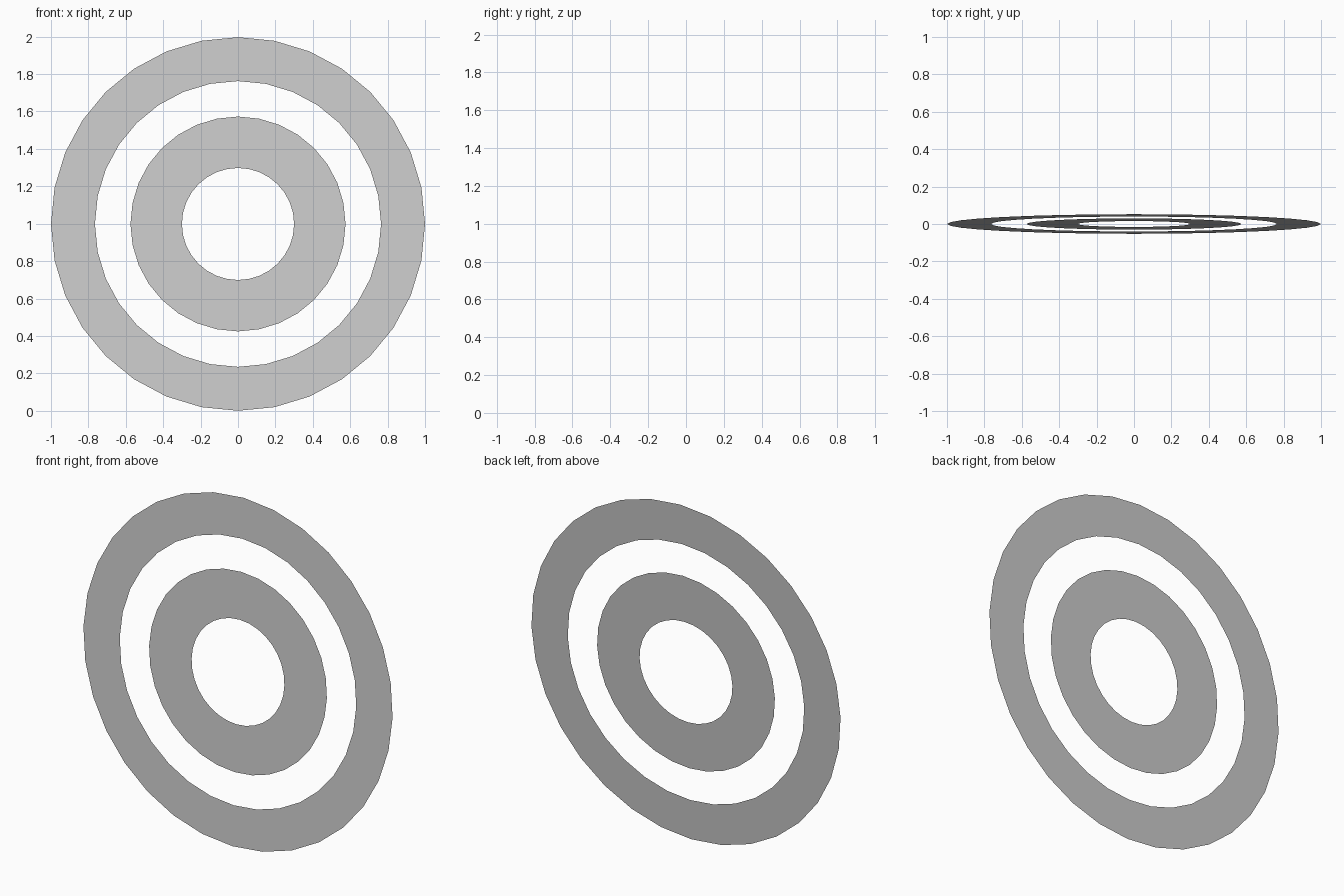
import bpy, bmesh
from math import sin, cos, pi, radians

if "Cube" in bpy.data.objects:
    bpy.data.objects.remove(bpy.data.objects["Cube"])

SIDES = 32
TILT = radians(3)  # rings lean slightly back


def flat_ring(name, outer, inner):
    bm = bmesh.new()
    loops = []
    for r in (outer, inner):
        loop = []
        for i in range(SIDES):
            a = 2 * pi * i / SIDES
            up = r * cos(a)
            loop.append(bm.verts.new((r * sin(a), up * sin(TILT), (up + 1) * cos(TILT))))
        loops.append(loop)
    o, n = loops
    for i in range(SIDES):
        j = (i + 1) % SIDES
        bm.faces.new((o[i], n[i], n[j], o[j]))
    # front of the ring faces -y
    bm.normal_update()
    for f in list(bm.faces):
        if f.normal.y > 0:
            f.normal_flip()
    mesh = bpy.data.meshes.new(name)
    bm.to_mesh(mesh)
    bm.free()
    bpy.context.collection.objects.link(bpy.data.objects.new(name, mesh))


# Two concentric single-sheet rings
flat_ring("outer_ring", 1.0, 0.765)
flat_ring("inner_ring", 0.575, 0.30)
